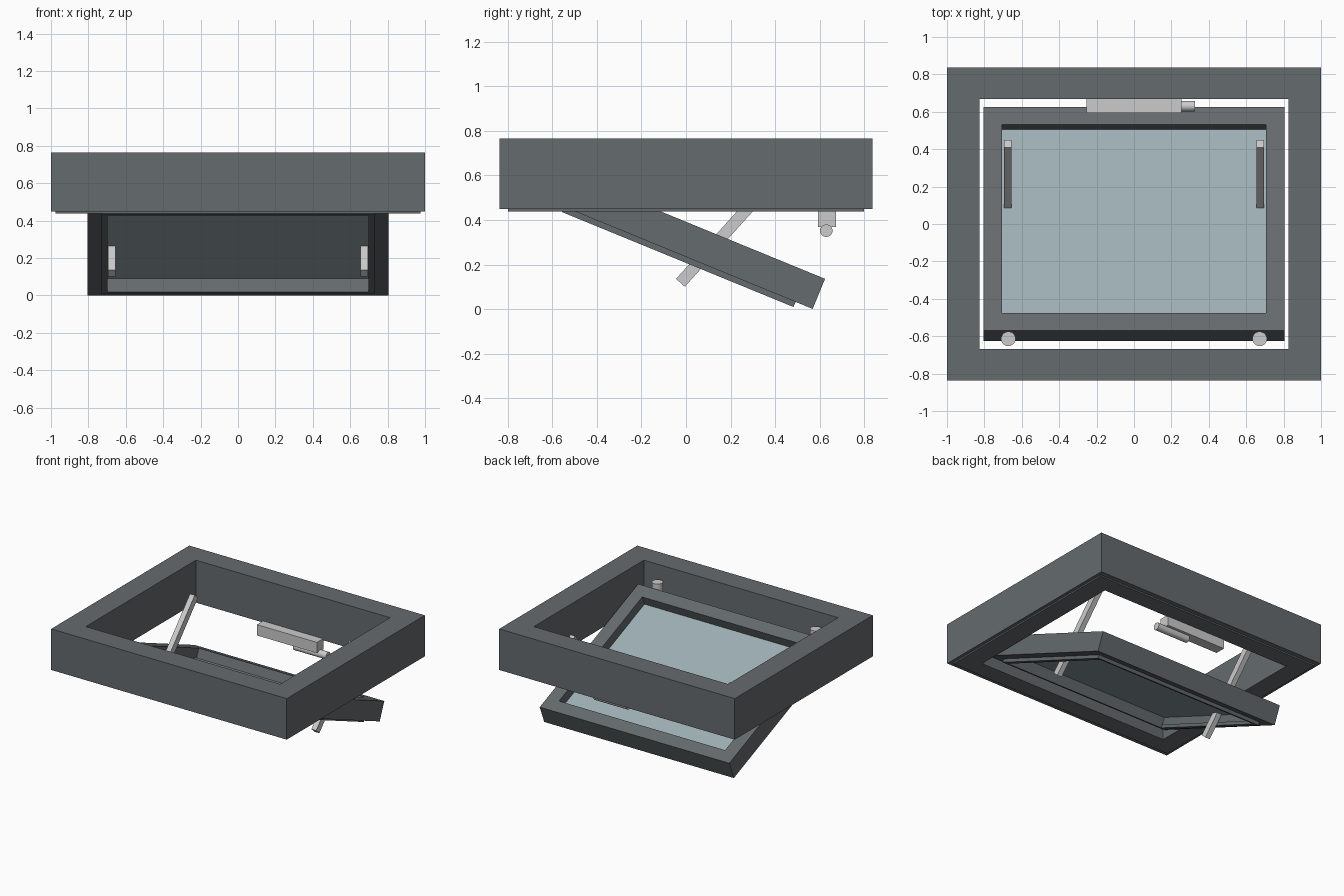
import bpy, bmesh
from math import radians, pi, atan2, hypot
from mathutils import Matrix

if "Cube" in bpy.data.objects:
    bpy.data.objects.remove(bpy.data.objects["Cube"])


def colour(name, rgb):
    m = bpy.data.materials.new(name)
    m.diffuse_color = (*rgb, 1)
    m.use_nodes = True
    m.node_tree.nodes["Principled BSDF"].inputs["Base Color"].default_value = m.diffuse_color
    return m


DARK = colour("dark_grey", (0.13, 0.145, 0.155))
GLASS = colour("pale_glass", (0.34, 0.43, 0.46))


def add(name, bm, matrix=Matrix(), mat=None):
    bmesh.ops.recalc_face_normals(bm, faces=bm.faces)
    me = bpy.data.meshes.new(name)
    bm.to_mesh(me)
    bm.free()
    ob = bpy.data.objects.new(name, me)
    bpy.context.collection.objects.link(ob)
    ob.matrix_world = matrix
    if mat:
        me.materials.append(mat)
    return ob


def box(name, size, matrix, mat=None):
    bm = bmesh.new()
    bmesh.ops.create_cube(bm, size=1)
    bmesh.ops.scale(bm, vec=size, verts=bm.verts)
    return add(name, bm, matrix, mat)


def ring(name, outer, inner, z0, z1, matrix=Matrix(), mat=None):
    """Rectangular frame with mitred corners; outer and inner are half sizes."""
    bm = bmesh.new()
    signs = [(-1, -1), (1, -1), (1, 1), (-1, 1)]
    section = [(outer, z0), (outer, z1), (inner, z1), (inner, z0)]
    loops = [[bm.verts.new((sx * h[0], sy * h[1], z)) for sx, sy in signs]
             for h, z in section]
    for i in range(4):
        a, b = loops[i], loops[(i + 1) % 4]
        for j in range(4):
            k = (j + 1) % 4
            bm.faces.new((a[j], a[k], b[k], b[j]))
    return add(name, bm, matrix, mat)


def cylinder(name, radius, depth, matrix):
    bm = bmesh.new()
    bmesh.ops.create_cone(bm, cap_ends=True, segments=24, radius1=radius,
                          radius2=radius, depth=depth)
    ob = add(name, bm, matrix)
    bpy.ops.object.select_all(action='DESELECT')
    ob.select_set(True)
    bpy.context.view_layer.objects.active = ob
    bpy.ops.object.shade_smooth_by_angle()
    return ob


# Fixed outer frame with a thin seal underneath
ring("outer_frame", (1, 0.837), (0.825, 0.667), 0.45, 0.765, mat=DARK)
ring("frame_seal", (0.975, 0.80), (0.825, 0.667), 0.439, 0.45, mat=DARK)

# Tilted sash: frame, glazing bead and glass share one local space
tilt = Matrix.Translation((0, 0, 0.313)) @ Matrix.Rotation(radians(-22.3), 4, 'X')
ring("sash_frame", (0.805, 0.645), (0.705, 0.545), -0.073, 0.073, tilt, DARK)
ring("glazing_bead", (0.73, 0.562), (0.697, 0.538), -0.098, -0.073, tilt, DARK)
box("glass_pane", (1.41, 1.09, 0.02), tilt @ Matrix.Translation((0, 0, -0.008)), GLASS)

# Stay arms and hinge pins, one on each side
low, high = (-0.025, 0.118), (0.43, 0.622)
dy, dz = high[0] - low[0], high[1] - low[1]
for side, s in (("left", -1), ("right", 1)):
    mid = Matrix.Translation((s * 0.675, (low[0] + high[0]) / 2, (low[1] + high[1]) / 2))
    box("stay_arm_" + side, (0.04, hypot(dy, dz), 0.053),
        mid @ Matrix.Rotation(atan2(dz, dy), 4, 'X'))
    cylinder("hinge_pin_" + side, 0.039, 0.12,
             Matrix.Translation((s * 0.672, -0.614, 0.60)))

# Opener motor housing and its drive rod
box("motor_housing", (0.51, 0.08, 0.083), Matrix.Translation((0, 0.633, 0.4095)))
cylinder("drive_rod", 0.028, 0.28,
         Matrix.Translation((0.185, 0.63, 0.352)) @ Matrix.Rotation(pi / 2, 4, 'Y'))
